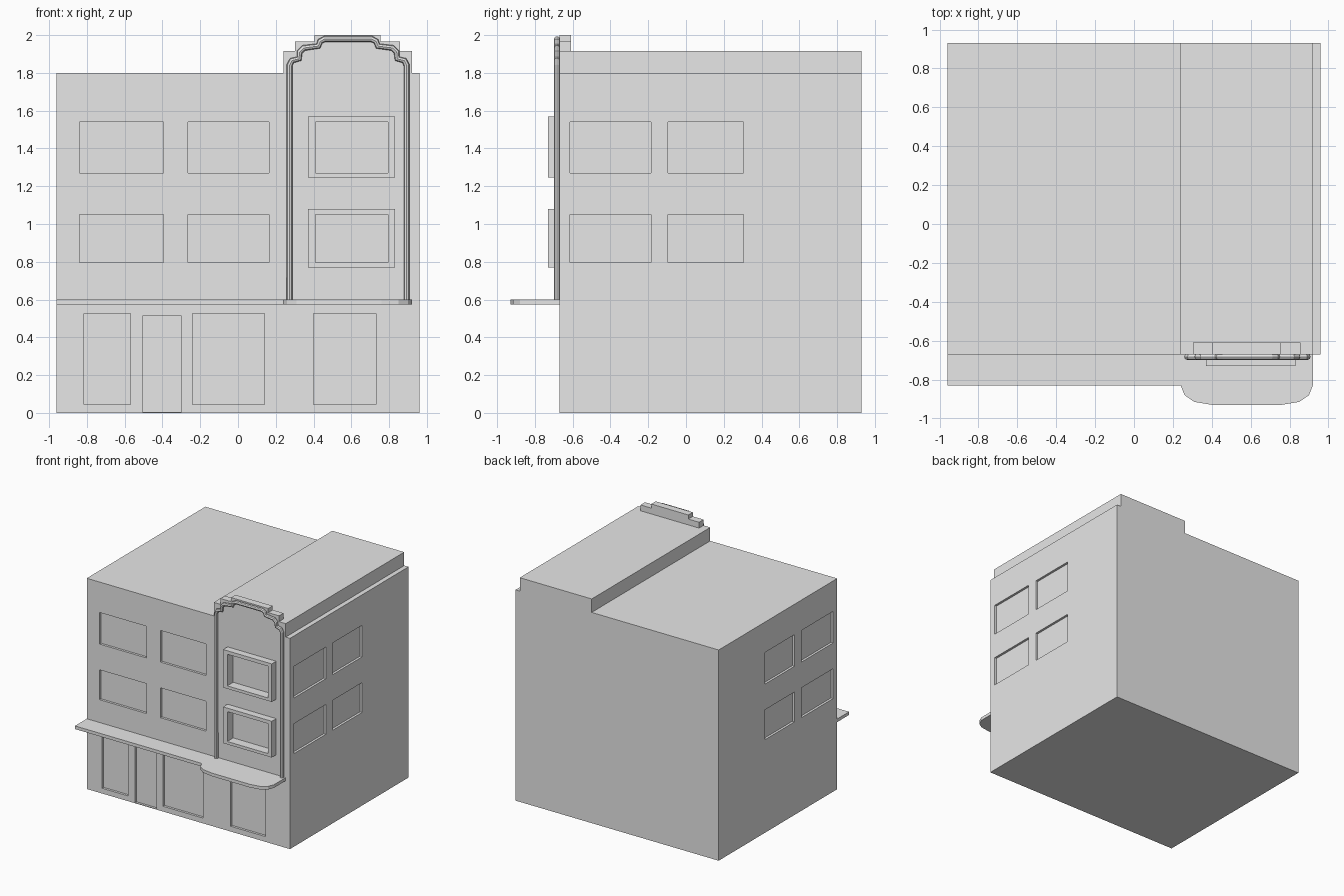
import bpy
import bmesh
from mathutils import Vector

cube = bpy.data.objects.get("Cube")
if cube:
    bpy.data.objects.remove(cube, do_unlink=True)

grey = bpy.data.materials.new("plain grey")
grey.use_nodes = True
GREY = (0.8, 0.8, 0.8, 1)
grey.diffuse_color = GREY
grey.node_tree.nodes["Principled BSDF"].inputs["Base Color"].default_value = GREY

FRONT, BACK, SIDE = -0.67, 0.93, 0.96
RECESS = 0.02


def finish(name, bm):
    bmesh.ops.recalc_face_normals(bm, faces=bm.faces)
    mesh = bpy.data.meshes.new(name)
    bm.to_mesh(mesh)
    bm.free()
    mesh.materials.append(grey)
    obj = bpy.data.objects.new(name, mesh)
    bpy.context.collection.objects.link(obj)
    return obj


def prism(name, points, offset):
    """Extrude a flat outline along the offset vector."""
    bm = bmesh.new()
    face = bm.faces.new([bm.verts.new(p) for p in points])
    moved = bmesh.ops.extrude_face_region(bm, geom=[face])["geom"]
    verts = [g for g in moved if isinstance(g, bmesh.types.BMVert)]
    bmesh.ops.translate(bm, verts=verts, vec=Vector(offset))
    return finish(name, bm)


def boxes(name, spans):
    """One mesh of boxes, each given as x, y and z ranges."""
    bm = bmesh.new()
    for ranges in spans:
        verts = bmesh.ops.create_cube(bm, size=1)["verts"]
        for v in verts:
            v.co = [lo + (c + 0.5) * (hi - lo) for c, (lo, hi) in zip(v.co, ranges)]
    return finish(name, bm)


def cut(obj, cutter):
    mod = obj.modifiers.new("openings", 'BOOLEAN')
    mod.operation = 'DIFFERENCE'
    mod.solver = 'EXACT'
    mod.object = cutter
    bpy.context.view_layer.objects.active = obj
    bpy.ops.object.modifier_apply(modifier=mod.name)


# Building body with the raised roof over the tower bay
outline = [(-SIDE, 0), (SIDE, 0), (SIDE, 1.8), (0.92, 1.8),
           (0.92, 1.915), (0.24, 1.915), (0.24, 1.8), (-SIDE, 1.8)]
body = prism("building_body", [(x, FRONT, z) for x, z in outline], (0, BACK - FRONT, 0))

# Window frames on the tower bay
frames = boxes("bay_window_frames",
               [((0.37, 0.83), (-0.73, FRONT), z) for z in ((0.77, 1.08), (1.245, 1.57))])

# Openings: upper windows, side windows, shop windows and door
storeys = [(0.795, 1.05), (1.27, 1.54)]
depth = (-0.8, FRONT + RECESS)
openings = []
for z in storeys:
    for x in ((-0.84, -0.395), (-0.265, 0.165), (0.41, 0.795)):
        openings.append((x, depth, z))
    for y in ((-0.615, -0.185), (-0.095, 0.305)):
        openings.append(((SIDE - RECESS, 1.1), y, z))
        openings.append(((-1.1, RECESS - SIDE), y, z))
for x in ((-0.815, -0.57), (-0.24, 0.14), (0.4, 0.73)):
    openings.append((x, depth, (0.045, 0.525)))
openings.append(((-0.505, -0.3), depth, (0.005, 0.513)))
cutter = boxes("opening_cutter", openings)
cut(body, cutter)
cut(frames, cutter)
bpy.data.objects.remove(cutter, do_unlink=True)

# Canopy with a rounded bulge below the bay
MID = 0.58
half_bulge = [(0.34, -0.83), (0.32, -0.88), (0.27, -0.915), (0.18, -0.93)]
canopy = [(-SIDE, FRONT), (-SIDE, -0.83)]
canopy += [(MID - x, y) for x, y in half_bulge]
canopy += [(MID + x, y) for x, y in reversed(half_bulge)]
canopy.append((0.92, FRONT))
prism("canopy", [(x, y, 0.573) for x, y in canopy], (0, 0, 0.027))

# Stepped crest on top of the bay
half_crest = [(0.277, 1.915), (0.277, 1.965), (0.175, 1.965), (0.175, 2.0)]
crest = [(MID - x, z) for x, z in half_crest]
crest += [(MID + x, z) for x, z in reversed(half_crest)]
prism("stepped_crest", [(x, FRONT, z) for x, z in crest], (0, 0.06, 0))

# Moulding that runs up the bay and follows the stepped top
half_path = [(0.31, 0.6), (0.31, 1.84), (0.298, 1.865), (0.26, 1.875),
             (0.257, 1.91), (0.235, 1.932), (0.158, 1.942), (0.148, 1.967), (0.125, 1.979)]
path = [(MID - x, z) for x, z in half_path] + [(MID + x, z) for x, z in reversed(half_path)]
curve = bpy.data.curves.new("bay_moulding", 'CURVE')
curve.dimensions = '3D'
curve.bevel_depth = 0.0155
curve.bevel_resolution = 2
curve.use_fill_caps = True
curve.materials.append(grey)
spline = curve.splines.new('POLY')
spline.points.add(len(path) - 1)
for point, (x, z) in zip(spline.points, path):
    point.co = (x + 0.003, -0.683, z, 1)
spline.use_smooth = False
bpy.context.collection.objects.link(bpy.data.objects.new("bay_moulding", curve))
